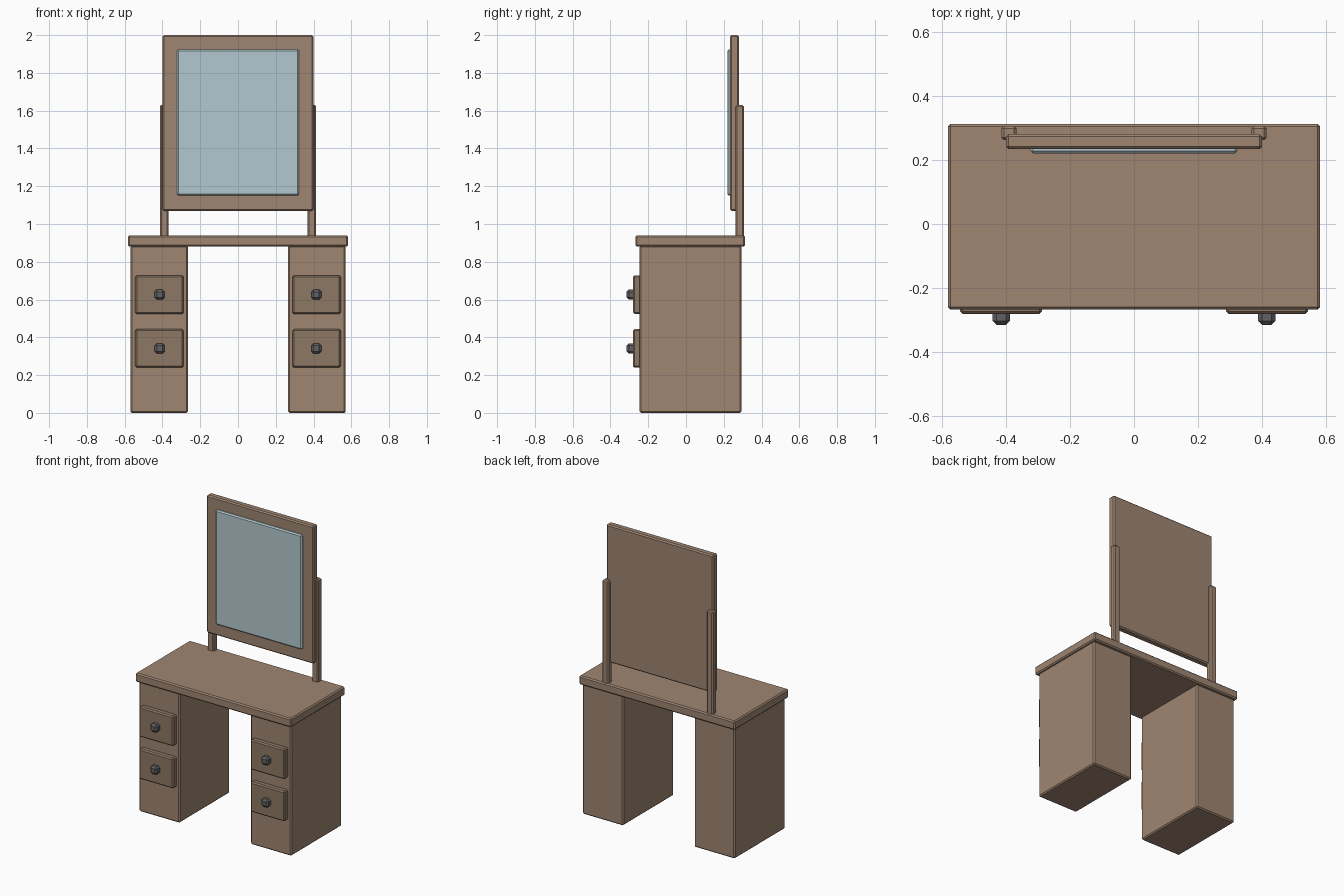
import bpy
import bmesh

if "Cube" in bpy.data.objects:
    bpy.data.objects.remove(bpy.data.objects["Cube"])


def material(name, rgb):
    mat = bpy.data.materials.new(name)
    mat.diffuse_color = (*rgb, 1)
    mat.use_nodes = True
    mat.node_tree.nodes["Principled BSDF"].inputs["Base Color"].default_value = mat.diffuse_color
    return mat


wood = material("wood", (0.35, 0.24, 0.17))
drawer_wood = material("drawer_wood", (0.27, 0.19, 0.13))
glass = material("glass", (0.45, 0.58, 0.62))
metal = material("metal", (0.12, 0.12, 0.13))


def box(name, x, y, z, mat, chamfer=0.008):
    """Chamfered box from (min, max) ranges on each axis."""
    bm = bmesh.new()
    bmesh.ops.create_cube(bm, size=1)
    for v in bm.verts:
        v.co = [r[0] if c < 0 else r[1] for c, r in zip(v.co, (x, y, z))]
    mesh = bpy.data.meshes.new(name)
    bm.to_mesh(mesh)
    bm.free()
    mesh.materials.append(mat)
    obj = bpy.data.objects.new(name, mesh)
    bpy.context.collection.objects.link(obj)
    bevel = obj.modifiers.new("chamfer", "BEVEL")
    bevel.width = chamfer
    bevel.segments = 1
    return obj


# Table top
box("table_top", (-0.582, 0.582), (-0.267, 0.313), (0.88, 0.94), wood)

# Mirror frame and glass panel
box("mirror_frame", (-0.4, 0.4), (0.234, 0.281), (1.07, 2.0), wood)
box("mirror_glass", (-0.323, 0.323), (0.22, 0.244), (1.15, 1.925), glass)

# Pedestals, drawers, knobs and mirror posts on both sides
for label, s in (("left", -1), ("right", 1)):
    def span(a, b):
        return tuple(sorted((s * a, s * b)))

    box(f"{label}_pedestal", span(0.265, 0.57), (-0.245, 0.293), (0, 0.885), wood)
    box(f"{label}_mirror_post", span(0.367, 0.414), (0.262, 0.307), (0.93, 1.63), wood)
    for level, z in (("lower", 0.341), ("upper", 0.626)):
        box(f"{label}_{level}_drawer", span(0.288, 0.544), (-0.281, -0.235),
            (z - 0.102, z + 0.102), drawer_wood)
        box(f"{label}_{level}_knob", span(0.388, 0.442), (-0.315, -0.268),
            (z - 0.027, z + 0.027), metal, 0.012)
